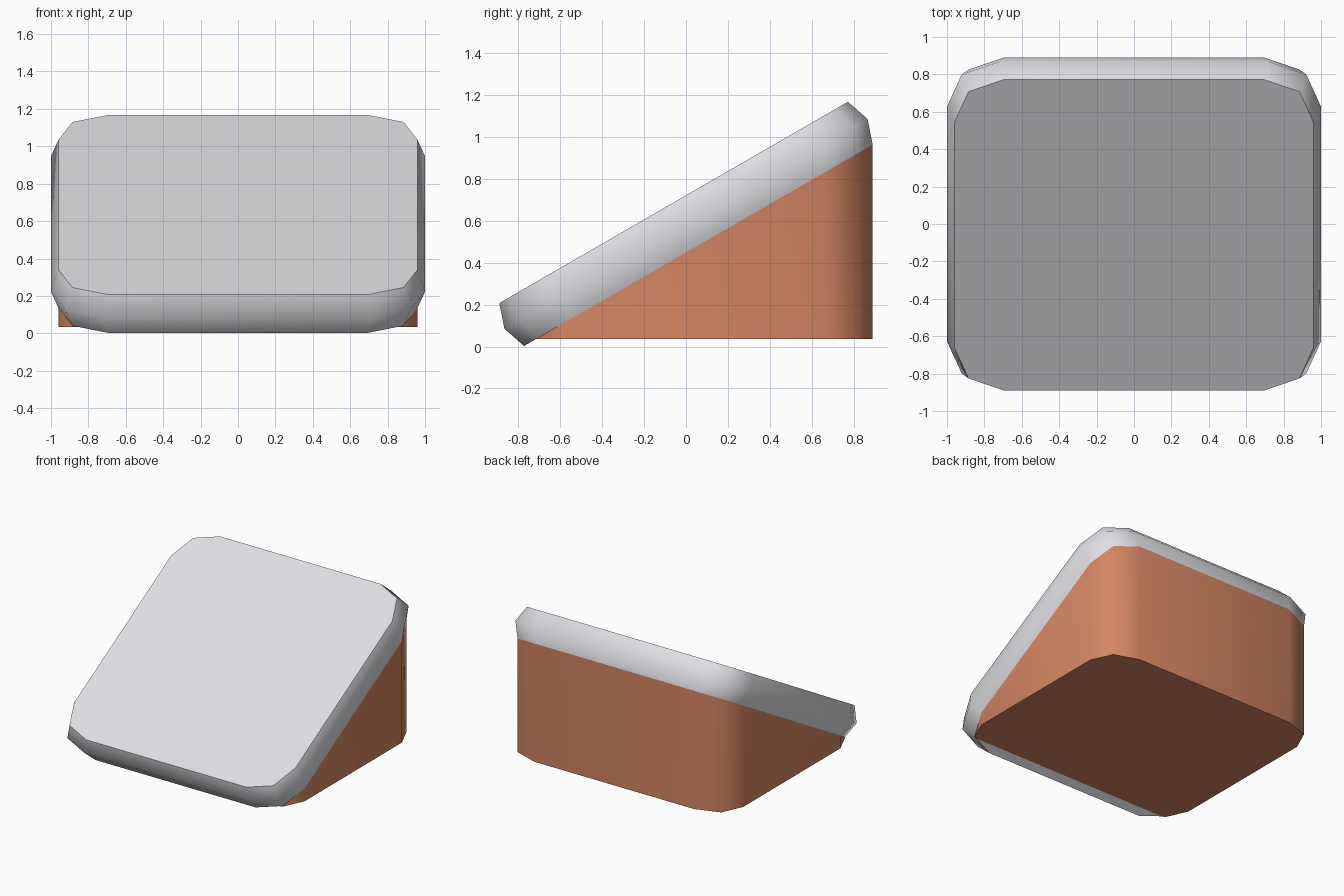
import bpy, bmesh, math
from mathutils import Matrix, Vector

if "Cube" in bpy.data.objects:
    bpy.data.objects.remove(bpy.data.objects["Cube"])

TILT = Matrix.Rotation(math.radians(30), 4, 'X')
CENTRE = Vector((0, 0, 0.585))
HALF = 0.118      # half thickness of the sloping slab
BASE_Z = 0.035    # underside of the body


def material(name, colour):
    m = bpy.data.materials.new(name)
    m.diffuse_color = (*colour, 1)
    m.use_nodes = True
    m.node_tree.nodes["Principled BSDF"].inputs["Base Color"].default_value = m.diffuse_color
    return m


def ring(scale, height):
    """Rounded square outline, tilted into place."""
    corner = [(0.96, 0.695), (0.885, 0.885), (0.695, 0.96)]
    pts = []
    for k in range(4):
        turn = Matrix.Rotation(k * math.pi / 2, 4, 'Z')
        pts += [turn @ Vector((x * scale, y * scale, height)) for x, y in corner]
    return [TILT @ p + CENTRE for p in pts]


def loft(name, rings, mat, cap_top=True):
    """Join rings, listed bottom to top, into a smooth-sided solid."""
    bm = bmesh.new()
    loops = [[bm.verts.new(p) for p in r] for r in rings]
    n = len(rings[0])
    for a, b in zip(loops, loops[1:]):
        for i in range(n):
            j = (i + 1) % n
            bm.faces.new((a[i], a[j], b[j], b[i]))
    bm.faces.new(loops[0][::-1])
    if cap_top:
        bm.faces.new(loops[-1])
    me = bpy.data.meshes.new(name)
    bm.to_mesh(me)
    bm.free()
    me.materials.append(mat)
    ob = bpy.data.objects.new(name, me)
    bpy.context.collection.objects.link(ob)
    bpy.ops.object.select_all(action='DESELECT')
    ob.select_set(True)
    bpy.context.view_layer.objects.active = ob
    bpy.ops.object.shade_smooth_by_angle(angle=math.radians(55))
    return ob


grey = material("light grey", (0.74, 0.735, 0.77))
orange = material("terracotta", (0.66, 0.24, 0.125))

# sloping slab with bulging rim
low = ring(1, -HALF)
loft("sloping_slab", [low, ring(1 / 0.96, 0), ring(1, HALF)], grey)

# wedge body: slab outline dropped straight down to the base
base = [Vector((p.x, p.y, BASE_Z)) for p in low]
top = [Vector((p.x, p.y, max(p.z, BASE_Z + 0.005))) for p in low]
loft("wedge_body", [base, top], orange, cap_top=False)
